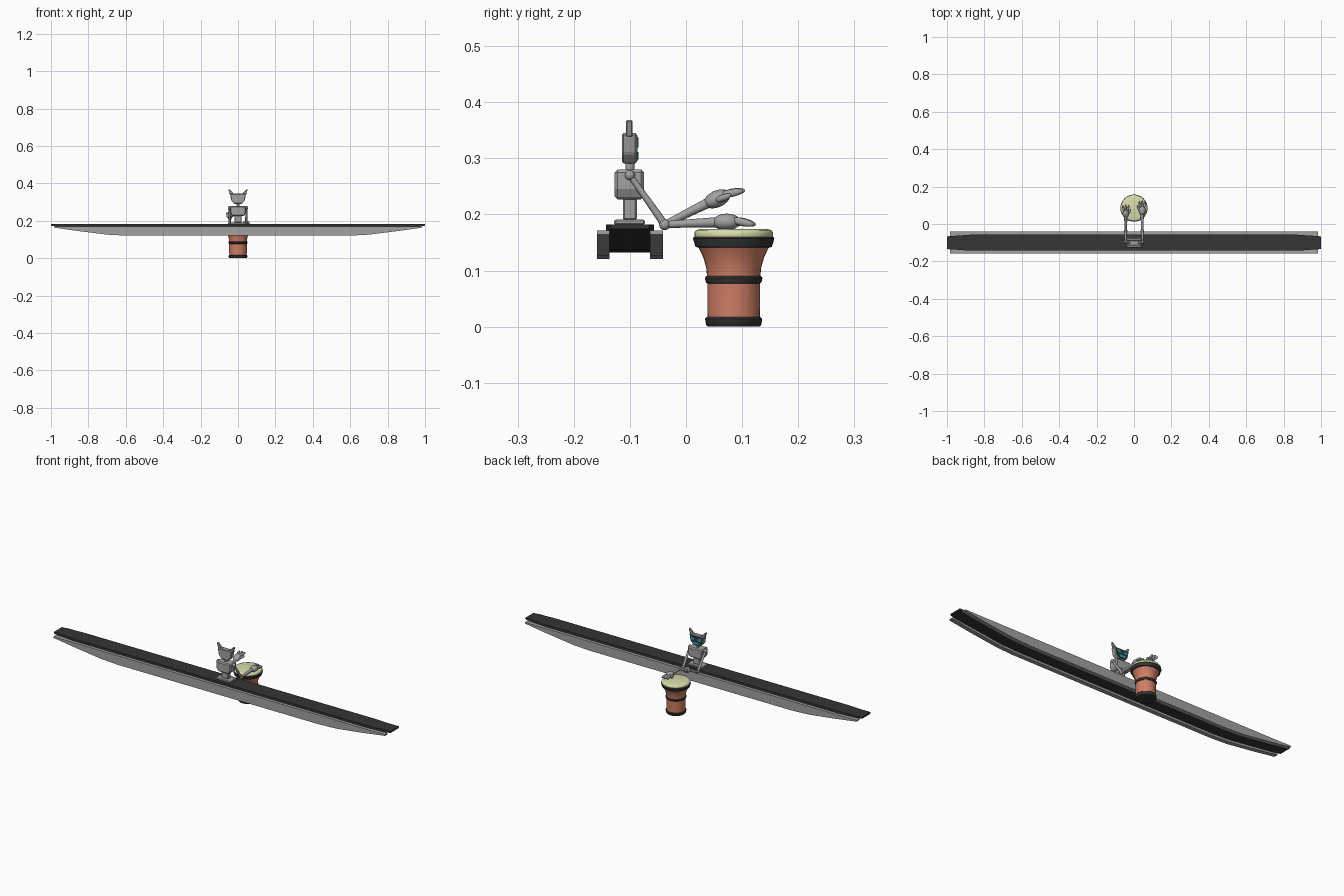
import bpy, bmesh, math
from mathutils import Vector, Matrix

if "Cube" in bpy.data.objects:
    bpy.data.objects.remove(bpy.data.objects["Cube"])


def material(name, rgb):
    m = bpy.data.materials.new(name)
    m.diffuse_color = (*rgb, 1)
    m.use_nodes = True
    m.node_tree.nodes["Principled BSDF"].inputs["Base Color"].default_value = m.diffuse_color
    return m


GREY = material("metal grey", (0.36, 0.36, 0.36))
DARK = material("charcoal", (0.035, 0.035, 0.035))
CLAY = material("terracotta", (0.62, 0.21, 0.13))
CREAM = material("drum skin cream", (0.70, 0.72, 0.40))
TEAL = material("screen teal", (0.02, 0.38, 0.50))


def finish(name, bm, mat, smooth=False, bevel=0):
    bmesh.ops.recalc_face_normals(bm, faces=bm.faces)
    me = bpy.data.meshes.new(name)
    bm.to_mesh(me)
    bm.free()
    me.materials.append(mat)
    ob = bpy.data.objects.new(name, me)
    bpy.context.collection.objects.link(ob)
    if bevel:
        mod = ob.modifiers.new("bevel", "BEVEL")
        mod.width, mod.segments = bevel, 1
    if smooth:
        bpy.ops.object.select_all(action='DESELECT')
        ob.select_set(True)
        bpy.context.view_layer.objects.active = ob
        bpy.ops.object.shade_smooth_by_angle(angle=math.radians(40))
    return ob


def box(name, lo, hi, mat, bevel=0):
    lo, hi = Vector(lo), Vector(hi)
    bm = bmesh.new()
    bmesh.ops.create_cube(bm, size=1, matrix=Matrix.Translation((lo + hi) / 2)
                          @ Matrix.Diagonal((*(hi - lo), 1)))
    return finish(name, bm, mat, bevel=bevel)


def loft(name, stations, mat):
    """Rectangular sections (x, y0, y1, z0, z1) joined along x."""
    bm = bmesh.new()
    rings = [[bm.verts.new(p) for p in ((x, y0, z0), (x, y1, z0), (x, y1, z1), (x, y0, z1))]
             for x, y0, y1, z0, z1 in stations]
    for a, b in zip(rings, rings[1:]):
        for i in range(4):
            j = (i + 1) % 4
            bm.faces.new((a[i], a[j], b[j], b[i]))
    bm.faces.new(rings[0])
    bm.faces.new(rings[-1])
    return finish(name, bm, mat)


def prism(name, pts, y0, y1, mat, bevel=0):
    """Outline in x, z pushed along y."""
    bm = bmesh.new()
    a = [bm.verts.new((x, y0, z)) for x, z in pts]
    b = [bm.verts.new((x, y1, z)) for x, z in pts]
    bm.faces.new(a)
    bm.faces.new(b)
    for i in range(len(pts)):
        j = (i + 1) % len(pts)
        bm.faces.new((a[i], a[j], b[j], b[i]))
    return finish(name, bm, mat, bevel=bevel)


def lathe(name, profile, y, mat, n=32):
    bm = bmesh.new()
    rings = [[bm.verts.new((r * math.cos(math.tau * i / n), y + r * math.sin(math.tau * i / n), z))
              for i in range(n)] for r, z in profile]
    for a, b in zip(rings, rings[1:]):
        for i in range(n):
            j = (i + 1) % n
            bm.faces.new((a[i], a[j], b[j], b[i]))
    bm.faces.new(rings[0])
    bm.faces.new(rings[-1])
    return finish(name, bm, mat, smooth=True)


def rod(name, a, b, r1, r2, mat):
    a, b = Vector(a), Vector(b)
    rot = (b - a).to_track_quat('Z', 'Y').to_matrix().to_4x4()
    bm = bmesh.new()
    bmesh.ops.create_cone(bm, cap_ends=True, segments=12, radius1=r1, radius2=r2,
                          depth=(b - a).length, matrix=Matrix.Translation((a + b) / 2) @ rot)
    return finish(name, bm, mat, smooth=True)


def blob(name, centre, radii, mat, pitch=0.0, yaw=0.0):
    bm = bmesh.new()
    m = (Matrix.Translation(centre) @ Matrix.Rotation(yaw, 4, 'Z')
         @ Matrix.Rotation(pitch, 4, 'X') @ Matrix.Diagonal((*radii, 1)))
    bmesh.ops.create_uvsphere(bm, u_segments=14, v_segments=10, radius=1, matrix=m)
    return finish(name, bm, mat, smooth=True)


# Long platform: dark deck hull with a grey rail on each side
CY = -0.1
hull_half = [(0, .043, .132), (.60, .043, .132), (.70, .043, .137), (.87, .043, .158), (1, .034, .174)]
rail_half = [(0, .121, .170), (.60, .121, .170), (.70, .126, .170), (.86, .146, .170), (.985, .164, .171)]


def mirrored(half):
    return [(-s[0], *s[1:]) for s in half[:0:-1]] + half


loft("deck_hull", [(x, CY - w, CY + w, z, .182) for x, w, z in mirrored(hull_half)], DARK)
for side, label in ((-1, "front"), (1, "back")):
    ya, yb = sorted((CY + side * .036, CY + side * .059))
    loft(label + "_rail", [(x, ya, yb, z0, z1) for x, z0, z1 in mirrored(rail_half)], GREY)

# Robot torso
box("base_plate", (-.044, -.128, .181), (.044, -.073, .191), GREY, .003)
box("waist", (-.020, -.1125, .19), (.020, -.0875, .23), GREY, .003)
prism("chest", [(-.034, .227), (.034, .227), (.043, .245), (.043, .28), (-.043, .28), (-.043, .245)],
      -.127, -.075, GREY, .005)
rod("neck", (0, CY, .278), (0, CY, .296), .008, .008, GREY)

# Head with swept ears
prism("head", [(-.020, .291), (.020, .291), (.036, .308), (.043, .345), (-.043, .345), (-.036, .308)],
      -.114, -.0875, GREY, .003)
for s, label in ((-1, "left"), (1, "right")):
    prism(label + "_ear", [(s * .018, .343), (s * .043, .338), (s * .052, .368), (s * .046, .368)],
          -.107, -.095, GREY, .002)
    # eyes on the screen
    prism(label + "_eye", [(s * .006, .319), (s * .028, .319), (s * .033, .337), (s * .010, .329)],
          -.0865, -.0845, TEAL)
prism("face_screen", [(-.017, .295), (.017, .295), (.032, .310), (.037, .341), (-.037, .341), (-.032, .310)],
      -.088, -.086, DARK)
prism("mouth", [(-.012, .298), (.012, .298), (.022, .311), (-.022, .311)], -.0865, -.0845, TEAL)


# Arms: left one raised, right one resting on the drum
def arm(label, s, wrist, pitch):
    x = s * .044
    shoulder, elbow = (s * .046, CY, .270), (x, -.038, .182)
    blob(label + "_shoulder", shoulder, (.009,) * 3, GREY)
    rod(label + "_upper_arm", shoulder, elbow, .005, .007, GREY)
    blob(label + "_elbow", elbow, (.010,) * 3, GREY)
    wrist = Vector((x, *wrist))
    rod(label + "_forearm", elbow, wrist, .006, .009, GREY)
    d = Vector((0, math.cos(pitch), math.sin(pitch)))
    blob(label + "_palm", wrist + d * .019, (.018, .025, .015), GREY, pitch)
    for k in (-1, 0, 1):
        c = wrist + d * (.050 - .003 * abs(k)) + Vector((k * .012, 0, -.001))
        blob(label + "_finger", c, (.006, .022, .007), GREY, pitch - .25, -k * .2)
    c = wrist + d * .030 + Vector((-s * .019, 0, -.003))
    blob(label + "_thumb", c, (.006, .018, .006), GREY, pitch - .1, s * .5)


arm("left", -1, (.038, .220), .42)
arm("right", 1, (.053, .186), 0.03)

# Drum
DY = .085
lathe("drum_body", [(.046, .006), (.047, .03), (.047, .085), (.049, .105), (.054, .123),
                    (.060, .136), (.066, .147)], DY, CLAY)
lathe("bottom_ring", [(.046, 0), (.049, .003), (.051, .014), (.048, .017)], DY, DARK)
lathe("middle_ring", [(.046, .077), (.049, .078), (.0515, .087), (.049, .090), (.046, .090)], DY, DARK)
lathe("rim_ring", [(.062, .141), (.068, .142), (.0725, .157), (.071, .160), (.064, .160)], DY, DARK)
lathe("drum_skin", [(.066, .155), (.070, .160), (.070, .168), (.067, .172), (.060, .174)], DY, CREAM)
